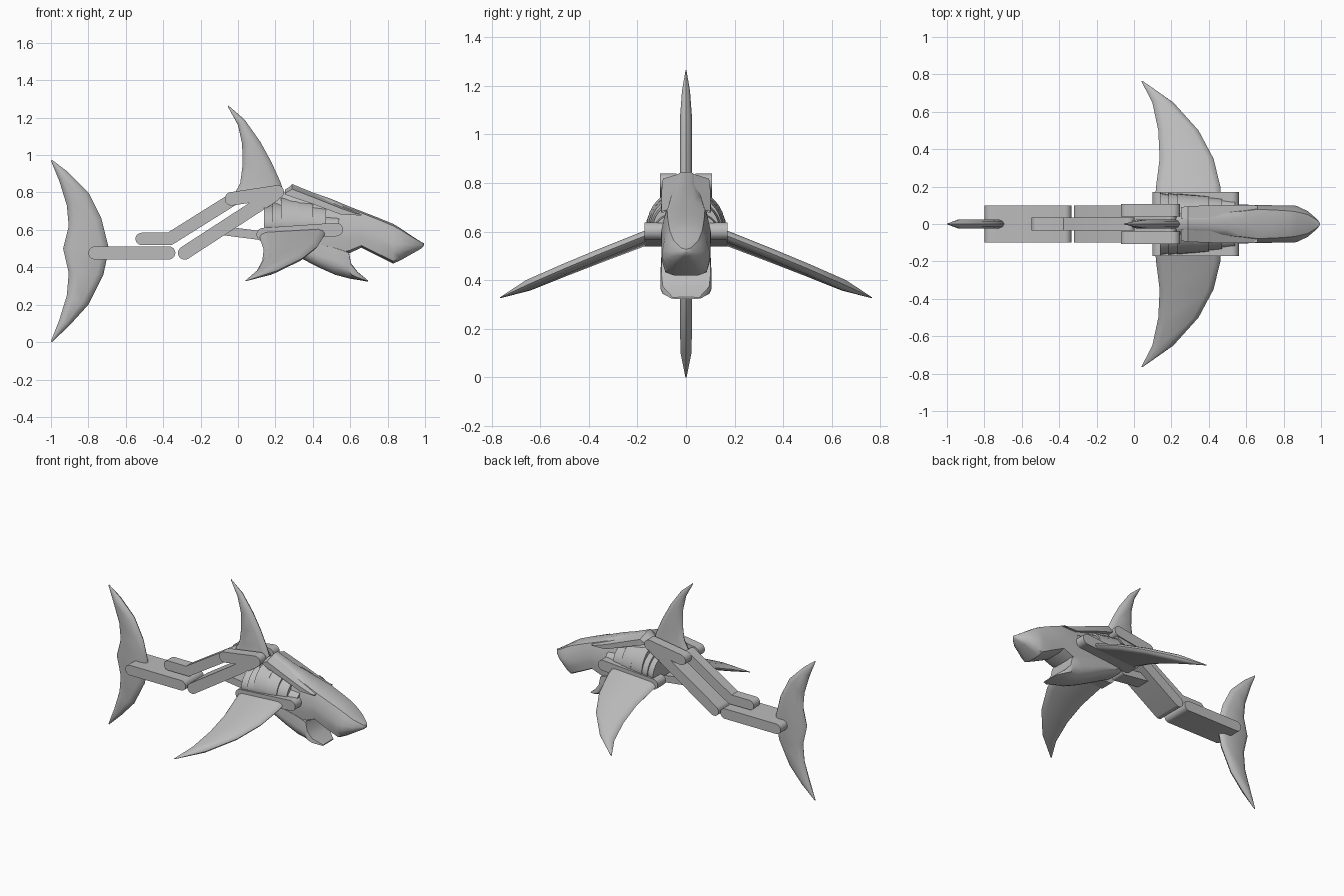
import bpy, bmesh, math
from mathutils import Vector as V

grey = bpy.data.materials.new("plain_grey")
grey.diffuse_color = (0.5, 0.5, 0.5, 1)


def make(name, bm, angle=35):
    bmesh.ops.remove_doubles(bm, verts=bm.verts, dist=0.0002)
    bmesh.ops.recalc_face_normals(bm, faces=bm.faces)
    me = bpy.data.meshes.new(name)
    bm.to_mesh(me)
    bm.free()
    me.materials.append(grey)
    ob = bpy.data.objects.new(name, me)
    bpy.context.collection.objects.link(ob)
    bpy.ops.object.select_all(action='DESELECT')
    ob.select_set(True)
    bpy.context.view_layer.objects.active = ob
    bpy.ops.object.shade_smooth_by_angle(angle=math.radians(angle))
    return ob


def loft(name, rings, angle=35):
    bm = bmesh.new()
    vs = [[bm.verts.new(p) for p in r] for r in rings]
    n = len(vs[0])
    for a, b in zip(vs, vs[1:]):
        for i in range(n):
            j = (i + 1) % n
            bm.faces.new((a[i], a[j], b[j], b[i]))
    bm.faces.new(vs[0])
    bm.faces.new(vs[-1][::-1])
    return make(name, bm, angle)


def bar(name, p0, p1, r, y0, y1):
    # round-ended link, drawn in the side plane and extruded in y
    a = math.atan2(p1[1] - p0[1], p1[0] - p0[0])
    pts = []
    for c, start in ((p1, a - math.pi / 2), (p0, a + math.pi / 2)):
        for i in range(13):
            t = start + math.pi * i / 12
            pts.append((c[0] + r * math.cos(t), c[1] + r * math.sin(t)))
    loft(name, [[(x, y, z) for x, z in pts] for y in (y0, y1)], 30)


def fin(name, pairs, thick, origin, U, W, N):
    # each pair is (leading u, v, trailing u, v); rounded edges, flat middle
    rings = []
    for k, (lu, lv, tu, tv) in enumerate(pairs):
        L, T = V((lu, lv)), V((tu, tv))
        c = (T - L).length
        e = min(0.035 / max(c, 1e-4), 0.35)
        t = thick * min(1, c / 0.07)
        top = [(0, 0), (e * .3, .6), (e, 1), (1 - e, 1), (1 - e * .3, .6), (1, 0)]
        sec = top + [(f, -h) for f, h in top[-2:0:-1]]
        ring = []
        for f, h in sec:
            p = L.lerp(T, f)
            ring.append(V(origin) + V(U) * p.x + V(W) * p.y + V(N) * (h * t))
        rings.append(ring)
    loft(name, rings, 40)


X, Y, Z = (1, 0, 0), (0, 1, 0), (0, 0, 1)

# tail fin
fin("tail_fin", [(-.995, .975, -1, .97), (-.91, .91, -.955, .86),
                 (-.80, .80, -.915, .73), (-.73, .66, -.905, .62),
                 (-.69, .50, -.935, .50), (-.72, .36, -.905, .37),
                 (-.80, .20, -.915, .25), (-.90, .09, -.955, .12),
                 (-.995, .0, -1, .005)], .025, (0, 0, 0), X, Z, Y)
# dorsal fin
fin("dorsal_fin", [(.25, .79, -.02, .79), (.225, .86, .012, .85),
                   (.18, .96, .025, .95), (.12, 1.07, .022, 1.06),
                   (.035, 1.19, 0, 1.16), (-.052, 1.265, -.055, 1.26)],
    .025, (0, 0, 0), X, Z, Y)

# tail linkage
bar("tail_link", (-.765, .477), (-.37, .477), .035, -.1, .1)
bar("lower_diagonal_link", (-.285, .477), (.19, .785), .036, -.1, .1)
bar("upper_link_rear", (-.515, .552), (-.365, .552), .033, -.035, .035)
bar("upper_link_diagonal", (-.365, .552), (-.03, .762), .034, -.035, .035)
bar("belly_link", (-.1, .598), (.12, .57), .024, -.05, .05)

for s, side in ((1, "left"), (-1, "right")):
    bar(side + "_shoulder_link", (-.035, .766), (.21, .803), .036, s * .04, s * .107)
    bar(side + "_fin_mount", (.135, .575), (.525, .602), .036, s * .08, s * .17)
    # pectoral fin, drawn in plan and drooping outward
    slope = .385
    fin(side + "_pectoral_fin",
        [(.467, .10, .11, .10), (.462, .20, .118, .20), (.425, .35, .137, .35),
         (.345, .50, .13, .50), (.21, .65, .098, .65), (.046, .765, .04, .762)],
        .022, (0, 0, .62), (1, 0, .06), (0, s, -slope),
        V((0, s * slope, 1)).normalized())


def gill_ring(x, ry, rz):
    out = []
    for i in range(32):
        a = 2 * math.pi * i / 32
        h = rz if math.sin(a) > 0 else .05
        out.append((x, ry * math.cos(a), .62 + h * math.sin(a)))
    return out


# ribbed gills, stepping down toward the head
for i, (x0, x1, rz, ry) in enumerate([(.14, .185, .125, .165), (.185, .23, .135, .165),
                                      (.23, .32, .16, .162), (.32, .40, .145, .155),
                                      (.40, .47, .118, .142), (.47, .54, .065, .128)]):
    loft("gill_%d" % (i + 1), [gill_ring(x0, ry, rz), gill_ring(x1, ry * .95, rz * .93)])


def head_ring(x, zb, zt, wb, wm, wt):
    h = zt - zb
    half = [(wb * .6, zb), (wb, zb + .06 * h), (wm, zb + .3 * h), (wm, zb + .5 * h),
            ((wm + wt) / 2, zb + .78 * h), (wt, zb + .95 * h), (wt * .5, zt)]
    return [(x, y, z) for y, z in half] + [(x, -y, z) for y, z in half[::-1]]


# upper head with snout
loft("head", [head_ring(*r) for r in [
    (.16, .55, .76, .07, .09, .04), (.25, .50, .805, .08, .1, .045),
    (.29, .48, .845, .09, .1, .045), (.40, .45, .80, .09, .1, .05),
    (.50, .45, .765, .095, .102, .06), (.595, .475, .725, .095, .102, .07),
    (.66, .505, .70, .098, .102, .078), (.75, .46, .665, .095, .1, .075),
    (.83, .42, .632, .085, .1, .07), (.87, .438, .608, .075, .097, .065),
    (.93, .472, .567, .05, .068, .05), (.98, .50, .535, .018, .025, .02),
    (.995, .518, .528, .003, .004, .003)]], 40)

# lower jaw
loft("lower_jaw", [head_ring(*r) for r in [
    (.16, .54, .60, .06, .09, .08), (.33, .452, .56, .08, .1, .1),
    (.43, .40, .53, .08, .103, .1), (.52, .36, .51, .08, .105, .1),
    (.592, .341, .485, .075, .105, .1), (.605, .338, .42, .075, .104, .1),
    (.64, .333, .375, .07, .098, .095), (.695, .323, .33, .05, .06, .055)]], 40)

# brow plate overhanging the gills
for s, side in ((1, "left"), (-1, "right")):
    rings = [[(x, s * .03, zt), (x, s * w, zt - .02), (x, s * w, zb), (x, s * .03, zb)]
             for x, zt, zb, w in [(.25, .815, .79, .09), (.29, .838, .775, .095),
                                  (.40, .795, .738, .1), (.55, .735, .682, .102),
                                  (.66, .697, .685, .1)]]
    loft(side + "_brow_plate", rings, 30)
